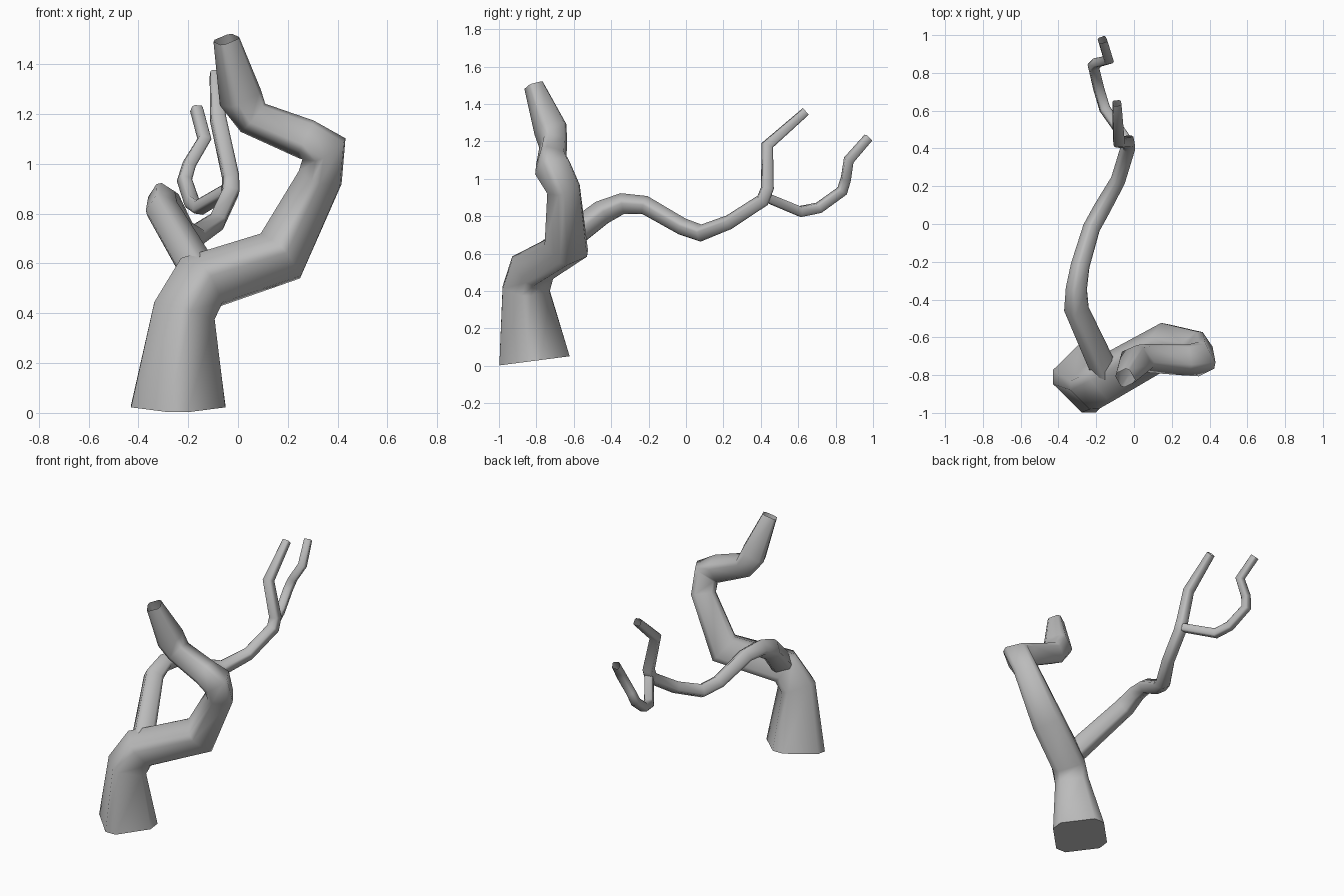
import bpy
import bmesh
import math
from mathutils import Vector

cube = bpy.data.objects.get("Cube")
if cube:
    bpy.data.objects.remove(cube, do_unlink=True)

bark = bpy.data.materials.new("grey_bark")
bark.use_nodes = True
GREY = (0.5, 0.5, 0.5, 1)
bark.diffuse_color = GREY
bark.node_tree.nodes["Principled BSDF"].inputs["Base Color"].default_value = GREY

# chamfered square, corners on the axes
PROFILE = [math.radians(q * 90 + s) for q in range(4) for s in (-11, 11)]


def limb(name, path, start_normal=None, cap_start=False):
    """Sweep the profile along (x, y, z, radius) points; the tip stays open."""
    pts = [Vector(p[:3]) for p in path]
    dirs = [(b - a).normalized() for a, b in zip(pts, pts[1:])]
    normals = [dirs[0]] + [(a + b).normalized() for a, b in zip(dirs, dirs[1:])] + [dirs[-1]]
    if start_normal:
        normals[0] = Vector(start_normal).normalized()
    bm = bmesh.new()
    rings = []
    u = Vector((1, 0, 0))
    previous = Vector((0, 0, 1))
    for p, n, spec in zip(pts, normals, path):
        u = previous.rotation_difference(n) @ u
        u = (u - n * u.dot(n)).normalized()
        v = n.cross(u)
        previous = n
        rings.append([bm.verts.new(p + spec[3] * (u * math.cos(a) + v * math.sin(a)))
                      for a in PROFILE])
    for lo, hi in zip(rings, rings[1:]):
        for i in range(8):
            j = (i + 1) % 8
            bm.faces.new((lo[i], lo[j], hi[j], hi[i]))
    if cap_start:
        bm.faces.new(rings[0][::-1])
    mesh = bpy.data.meshes.new(name)
    bm.to_mesh(mesh)
    bm.free()
    mesh.materials.append(bark)
    obj = bpy.data.objects.new(name, mesh)
    bpy.context.collection.objects.link(obj)
    bpy.ops.object.select_all(action="DESELECT")
    obj.select_set(True)
    bpy.context.view_layer.objects.active = obj
    bpy.ops.object.shade_smooth_by_angle(angle=math.radians(60))
    return obj


# trunk: flared foot, S-bend, upper elbow and open tip
limb("trunk", [
    (-0.24, -0.81, 0.027, 0.193), (-0.215, -0.855, 0.41, 0.128),
    (-0.15, -0.82, 0.525, 0.125), (0.17, -0.64, 0.63, 0.12),
    (0.33, -0.655, 0.945, 0.09), (0.345, -0.715, 1.06, 0.098),
    (0.27, -0.72, 1.1, 0.085), (0.06, -0.71, 1.185, 0.078),
    (0.01, -0.725, 1.265, 0.09), (-0.047, -0.815, 1.5, 0.053)],
    start_normal=(0, -0.13, 1), cap_start=True)

# long side branch reaching backwards
limb("side_branch", [
    (-0.15, -0.79, 0.56, 0.075), (-0.305, -0.45, 0.82, 0.066),
    (-0.305, -0.34, 0.868, 0.056), (-0.285, -0.22, 0.86, 0.05),
    (-0.225, -0.02, 0.745, 0.046), (-0.17, 0.08, 0.71, 0.046),
    (-0.085, 0.23, 0.768, 0.04), (-0.03, 0.41, 0.885, 0.04),
    (-0.03, 0.435, 0.95, 0.038), (-0.08, 0.435, 1.18, 0.036),
    (-0.09, 0.64, 1.36, 0.027)])

# lower twig curling up behind
limb("lower_twig", [
    (-0.03, 0.43, 0.9, 0.03), (-0.155, 0.61, 0.825, 0.033),
    (-0.185, 0.71, 0.845, 0.032), (-0.215, 0.835, 0.935, 0.032),
    (-0.195, 0.855, 1.0, 0.03), (-0.135, 0.87, 1.1, 0.03),
    (-0.167, 0.975, 1.22, 0.027)])
